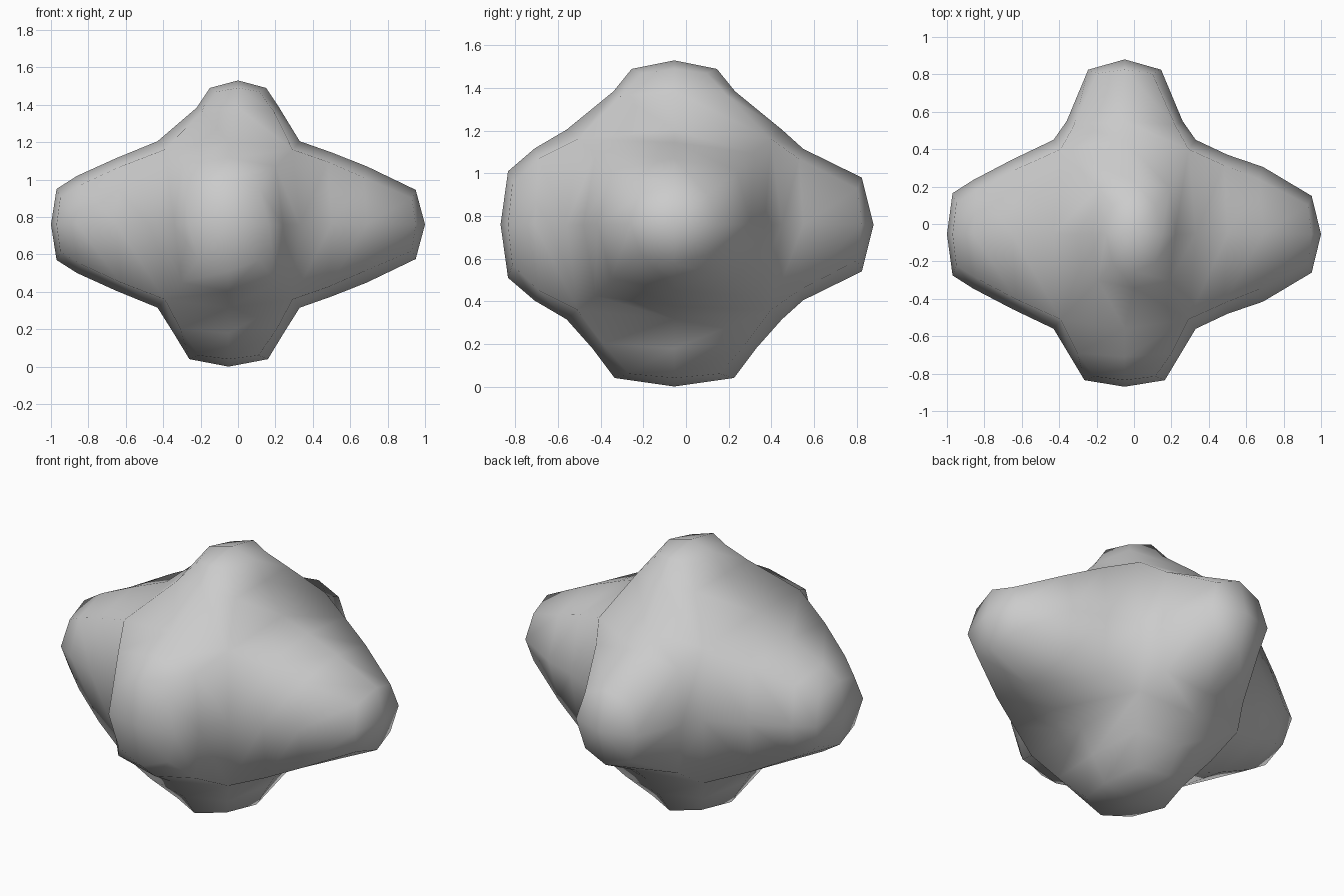
import bpy, bmesh
from mathutils import Vector

if "Cube" in bpy.data.objects:
    bpy.data.objects.remove(bpy.data.objects["Cube"])

CENTER = Vector((-0.05, -0.055, 0.76))
WAIST = Vector((0.38, 0.505, 0.445))   # half sizes of the core
FILL = 0.9                             # depth of the faces between three arms
DIAG_TIP, DIAG_BASE = 0.76, 0.87       # squareness of the arm at tip and base
INSET = 0.02                           # corners of a ring sit slightly further in

# arm: axis, sign, tip position, section shift, rings (position, half width u, half width v)
# u and v are the two axes following the arm axis in x-y-z order
ARMS = [
    (0, 1, 1.00, (0, 0), [(0.95, 0.205, 0.185), (0.69, 0.36, 0.31), (0.5, 0.425, 0.385)]),
    (0, -1, -1.00, (0, 0), [(-0.97, 0.22, 0.19), (-0.86, 0.29, 0.26), (-0.65, 0.40, 0.355)]),
    (1, 1, 0.88, (0, 0), [(0.825, 0.22, 0.195), (0.55, 0.355, 0.31)]),
    (1, -1, -0.87, (0, 0), [(-0.835, 0.25, 0.215), (-0.71, 0.357, 0.29)]),
    (2, 1, 1.53, (0.05, 0), [(1.49, 0.15, 0.20), (1.385, 0.22, 0.285)]),
    (2, -1, 0.0, (0, 0), [(0.04, 0.21, 0.28), (0.18, 0.295, 0.385)]),
]
STEPS = [(1, 0), (1, 1), (0, 1), (-1, 1), (-1, 0), (-1, -1), (0, -1), (1, -1)]

bm = bmesh.new()
core = {}


def core_vert(signs):
    """Shared core point between two arms (waist) or three arms (filled face)."""
    if signs not in core:
        k = FILL if all(signs) else 1.0
        offset = Vector([s * w * k for s, w in zip(signs, WAIST)])
        core[signs] = bm.verts.new(CENTER + offset)
    return core[signs]


def build_arm(axis, sign, tip, shift, rings):
    u, v = (axis + 1) % 3, (axis + 2) % 3

    def point(pos, du, dv):
        p = CENTER.copy()
        p[axis], p[u], p[v] = pos, p[u] + shift[0] + du, p[v] + shift[1] + dv
        return bm.verts.new(p)

    loops = []
    for n, (pos, hu, hv) in enumerate(rings):
        diag = DIAG_TIP + (DIAG_BASE - DIAG_TIP) * n / (len(rings) - 1)
        loop = []
        for a, b in STEPS:
            k, inset = (diag, INSET * sign) if a and b else (1.0, 0.0)
            loop.append(point(pos - inset, a * hu * k, b * hv * k))
        loops.append(loop)
    # last loop is the shared core
    base = []
    for a, b in STEPS:
        s = [0, 0, 0]
        s[axis], s[u], s[v] = sign, a, b
        base.append(core_vert(tuple(s)))
    loops.append(base)
    apex = point(tip, 0, 0)
    for i in range(8):
        j = (i + 1) % 8
        bm.faces.new((apex, loops[0][i], loops[0][j]))
        for inner, outer in zip(loops, loops[1:]):
            bm.faces.new((inner[i], outer[i], outer[j], inner[j]))


for arm in ARMS:
    build_arm(*arm)

bmesh.ops.recalc_face_normals(bm, faces=bm.faces)
for f in bm.faces:
    f.smooth = True
mesh = bpy.data.meshes.new("six_armed_rock")
bm.to_mesh(mesh)
bm.free()
obj = bpy.data.objects.new("six_armed_rock", mesh)
bpy.context.collection.objects.link(obj)
